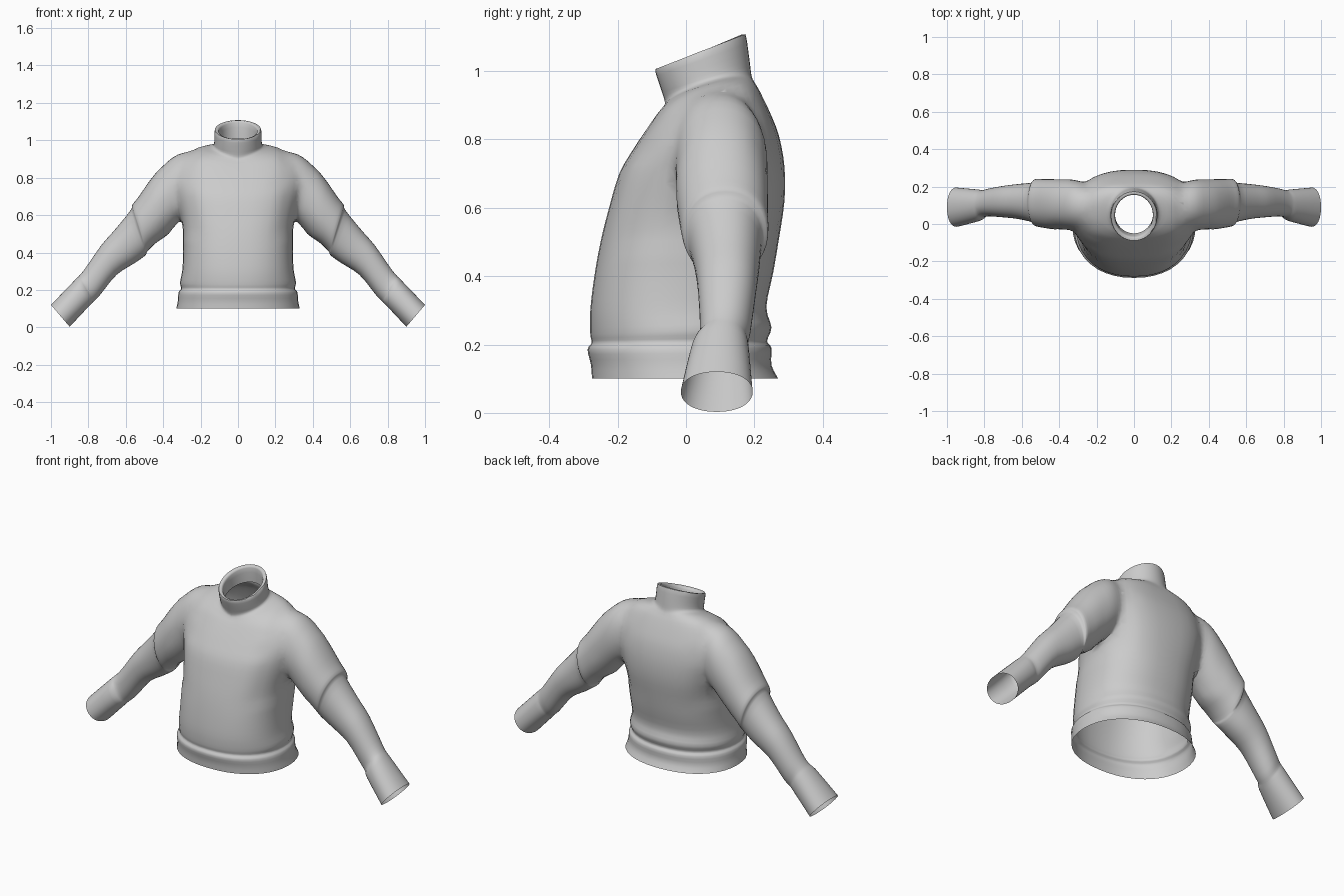
import bpy
import bmesh
import math
from mathutils import Vector

SIDES = 40   # points around every cross-section
STEPS = 3    # rings blended between two key sections

default_cube = bpy.data.objects.get("Cube")
if default_cube:
    bpy.data.objects.remove(default_cube, do_unlink=True)

knit = bpy.data.materials.new("grey_knit")
knit.use_nodes = True
knit.diffuse_color = (0.6, 0.6, 0.6, 1)
knit.node_tree.nodes["Principled BSDF"].inputs["Base Color"].default_value = (0.6, 0.6, 0.6, 1)


def blend(rows):
    """Catmull-Rom blend of key sections into closely spaced sections."""
    keys = [Vector(row) for row in rows]
    result = []
    for i in range(len(keys) - 1):
        a, b, c, d = keys[max(i - 1, 0)], keys[i], keys[i + 1], keys[min(i + 2, len(keys) - 1)]
        for step in range(STEPS):
            t = step / STEPS
            result.append(b + (c - a) * (t / 2) + (a * 2 - b * 5 + c * 4 - d) * (t * t / 2)
                          + (b * 3 - a - c * 3 + d) * (t ** 3 / 2))
    return result + [keys[-1]]


def rounded(angle, power):
    """Point on a unit superellipse."""
    c, s = math.cos(angle), math.sin(angle)
    return (math.copysign(abs(c) ** (2 / power), c), math.copysign(abs(s) ** (2 / power), s))


def loft(name, sections):
    """Closed solid through a list of rings, capped at both ends."""
    bm = bmesh.new()
    rings = [[bm.verts.new(p) for p in ring] for ring in sections]
    for low, high in zip(rings, rings[1:]):
        for i in range(SIDES):
            j = (i + 1) % SIDES
            bm.faces.new((low[i], low[j], high[j], high[i]))
    bm.faces.new(rings[0])
    bm.faces.new(rings[-1])
    bmesh.ops.recalc_face_normals(bm, faces=bm.faces)
    mesh = bpy.data.meshes.new(name)
    bm.to_mesh(mesh)
    bm.free()
    mesh.materials.append(knit)
    obj = bpy.data.objects.new(name, mesh)
    bpy.context.collection.objects.link(obj)
    return obj


def body_ring(section):
    """Tilted ring from front point, back point, half width, power and side lift."""
    y_front, z_front, y_back, z_back, half, power, lift = section
    ring = []
    for i in range(SIDES):
        u, v = rounded(math.tau * i / SIDES, power)
        t = (v + 1) / 2
        ring.append((half * u, y_front + (y_back - y_front) * t,
                     z_front + (z_back - z_front) * t + lift * abs(u)))
    return ring


def sleeve_ring(section, side):
    """Ring from its upper point, lower point, depth centre and half depth."""
    x_up, z_up, x_low, z_low, y_mid, half = section
    ring = []
    for i in range(SIDES):
        u, v = rounded(math.tau * i / SIDES, 2.15)
        t = (v + 1) / 2
        ring.append((side * (x_low + (x_up - x_low) * t), y_mid + half * u,
                     z_low + (z_up - z_low) * t))
    return ring


# Hem, body, shoulders, then the collar up its outside and down its inside
body = [
    (-.275, .10, .27, .10, .33, 2.2, 0),
    (-.278, .14, .25, .14, .322, 2.2, 0),
    (-.288, .185, .25, .19, .318, 2.2, 0),
    (-.276, .205, .237, .21, .304, 2.2, 0),
    (-.28, .23, .25, .25, .31, 2.2, 0),
    (-.28, .30, .235, .31, .298, 2.3, 0),
    (-.268, .40, .255, .41, .293, 2.4, 0),
    (-.25, .50, .272, .51, .297, 2.4, 0),
    (-.225, .60, .288, .62, .31, 2.5, 0),
    (-.195, .70, .288, .72, .33, 2.5, 0),
    (-.155, .77, .272, .81, .34, 2.5, 0),
    (-.115, .83, .245, .88, .325, 2.4, .01),
    (-.085, .87, .218, .935, .275, 2.3, .025),
    (-.067, .892, .202, .962, .20, 2.1, .03),
    (-.062, .91, .192, .985, .138, 2, .02),
    (-.074, .95, .186, 1.03, .127, 2, 0),
    (-.09, 1.0, .176, 1.10, .125, 2, 0),
    (-.081, 1.006, .168, 1.107, .115, 2, 0),
    (-.066, .995, .156, 1.095, .102, 2, 0),
    (-.05, .93, .16, 1.01, .102, 2, 0),
]
sweater = loft("sweater", [body_ring(s) for s in blend(body)])

# Sleeve from inside the shoulder, over the folds, to the flared cuff
sleeve = [
    (.20, .93, .22, .64, .09, .10),
    (.30, .94, .27, .60, .10, .13),
    (.37, .90, .31, .57, .105, .138),
    (.46, .80, .37, .50, .105, .135),
    (.53, .70, .44, .45, .11, .13),
    (.565, .655, .485, .405, .115, .125),
    (.575, .625, .495, .385, .115, .108),
    (.66, .52, .55, .345, .12, .095),
    (.73, .44, .65, .28, .12, .085),
    (.81, .325, .74, .17, .115, .074),
    (.845, .28, .77, .14, .108, .072),
    (.875, .25, .79, .12, .10, .084),
    (1.0, .12, .90, .003, .09, .105),
]
for side, label in ((1, "left_sleeve"), (-1, "right_sleeve")):
    part = loft(label, [sleeve_ring(s, side) for s in blend(sleeve)])
    union = sweater.modifiers.new(label, 'BOOLEAN')
    union.operation = 'UNION'
    union.solver = 'EXACT'
    union.object = part
    bpy.context.view_layer.objects.active = sweater
    bpy.ops.object.modifier_apply(modifier=union.name)
    bpy.data.objects.remove(part, do_unlink=True)

# Open the hem, neck and cuffs, and soften the sleeve seams
bm = bmesh.new()
bm.from_mesh(sweater.data)
caps = [f for f in bm.faces if len(f.verts) >= SIDES - 4]
bmesh.ops.delete(bm, geom=caps, context='FACES')
bmesh.ops.remove_doubles(bm, verts=bm.verts, dist=.004)
seam = [v for v in bm.verts if .22 < abs(v.co.x) < .42 and v.co.z > .5]
for _ in range(8):
    bmesh.ops.smooth_vert(bm, verts=seam, factor=.5, use_axis_x=True, use_axis_y=True, use_axis_z=True)
bm.to_mesh(sweater.data)
bm.free()

bpy.ops.object.select_all(action='DESELECT')
sweater.select_set(True)
bpy.context.view_layer.objects.active = sweater
bpy.ops.object.shade_smooth_by_angle(angle=math.radians(60))
